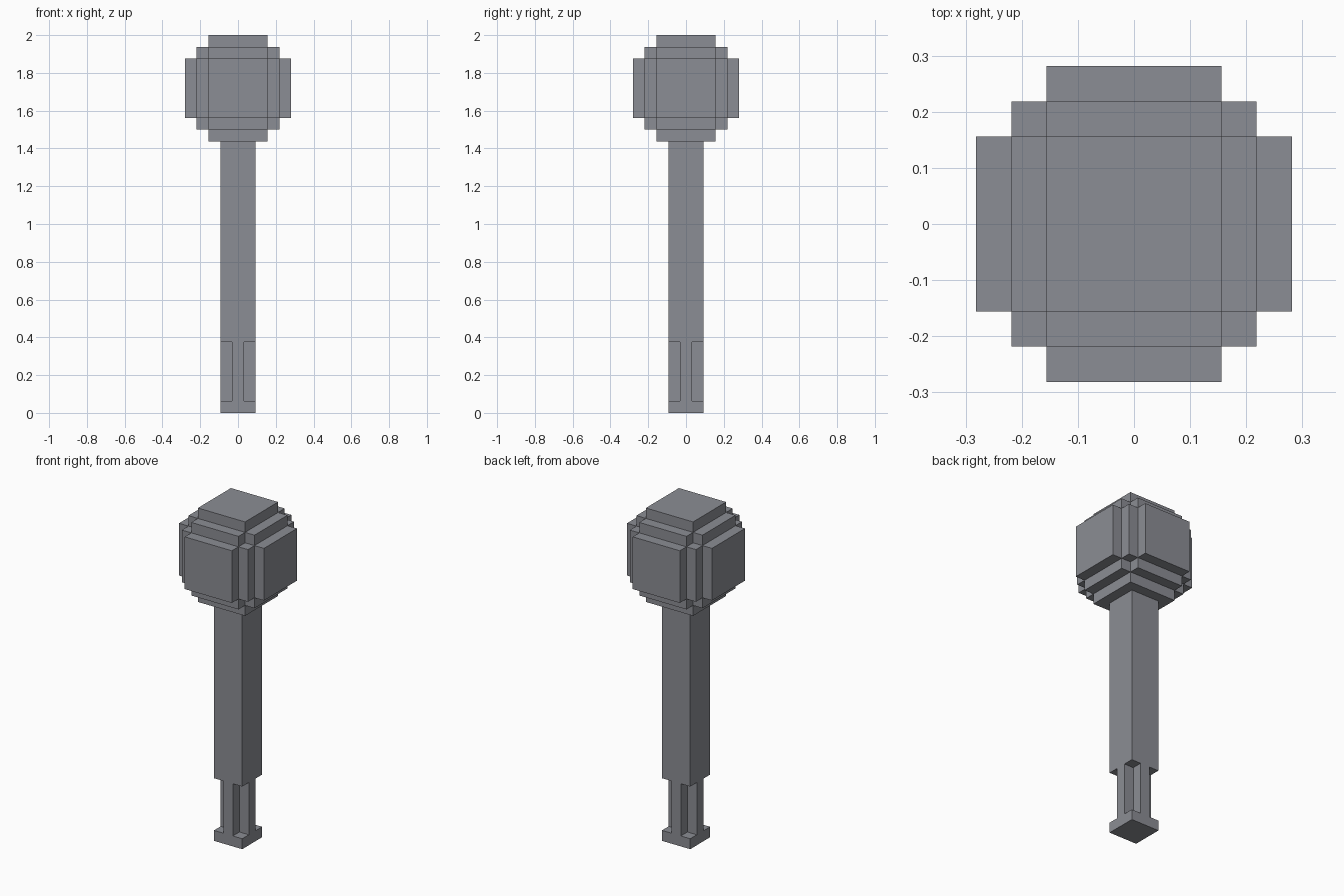
import bpy
import bmesh
from mathutils import Vector

U = 1 / 32  # one block unit

cube = bpy.data.objects.get("Cube")
if cube:
    bpy.data.objects.remove(cube, do_unlink=True)

grey = bpy.data.materials.new("stone grey")
grey.use_nodes = True
colour = (0.26, 0.267, 0.297, 1)
grey.diffuse_color = colour
grey.node_tree.nodes["Principled BSDF"].inputs["Base Color"].default_value = colour


def block_solid(name, cuts, filled, base=0):
    """Outer skin of the grid cells for which filled(i, j, k) is true."""
    size = [len(c) - 1 for c in cuts]

    def solid(cell):
        return all(0 <= c < n for c, n in zip(cell, size)) and filled(*cell)

    bm = bmesh.new()
    cells = [(i, j, k) for i in range(size[0]) for j in range(size[1])
             for k in range(size[2]) if solid((i, j, k))]
    for cell in cells:
        for axis in range(3):
            b, c = (axis + 1) % 3, (axis + 2) % 3
            for side in (0, 1):
                beside = list(cell)
                beside[axis] += 2 * side - 1
                if solid(beside):
                    continue
                ring = [(0, 0), (1, 0), (1, 1), (0, 1)]
                if not side:
                    ring.reverse()
                verts = []
                for db, dc in ring:
                    p = Vector()
                    p[axis] = cuts[axis][cell[axis] + side]
                    p[b] = cuts[b][cell[b] + db]
                    p[c] = cuts[c][cell[c] + dc]
                    p.z += base
                    verts.append(bm.verts.new(p * U))
                bm.faces.new(verts)
    bmesh.ops.remove_doubles(bm, verts=bm.verts, dist=U / 100)
    mesh = bpy.data.meshes.new(name)
    bm.to_mesh(mesh)
    bm.free()
    mesh.materials.append(grey)
    obj = bpy.data.objects.new(name, mesh)
    bpy.context.collection.objects.link(obj)
    return obj


# Handle: square shaft, with a cross-shaped grip above a square pommel
strip = [-3, -1, 1, 3]
block_solid("handle", [strip, strip, [0, 2, 12, 46]],
            lambda i, j, k: k != 1 or i == 1 or j == 1)

# Head: stepped ball, each step trading reach on one axis for another
steps = [-9, -7, -5, 5, 7, 9]
block_solid("head", [steps] * 3,
            lambda *cell: sum(abs(c - 2) for c in cell) <= 2, base=55)
